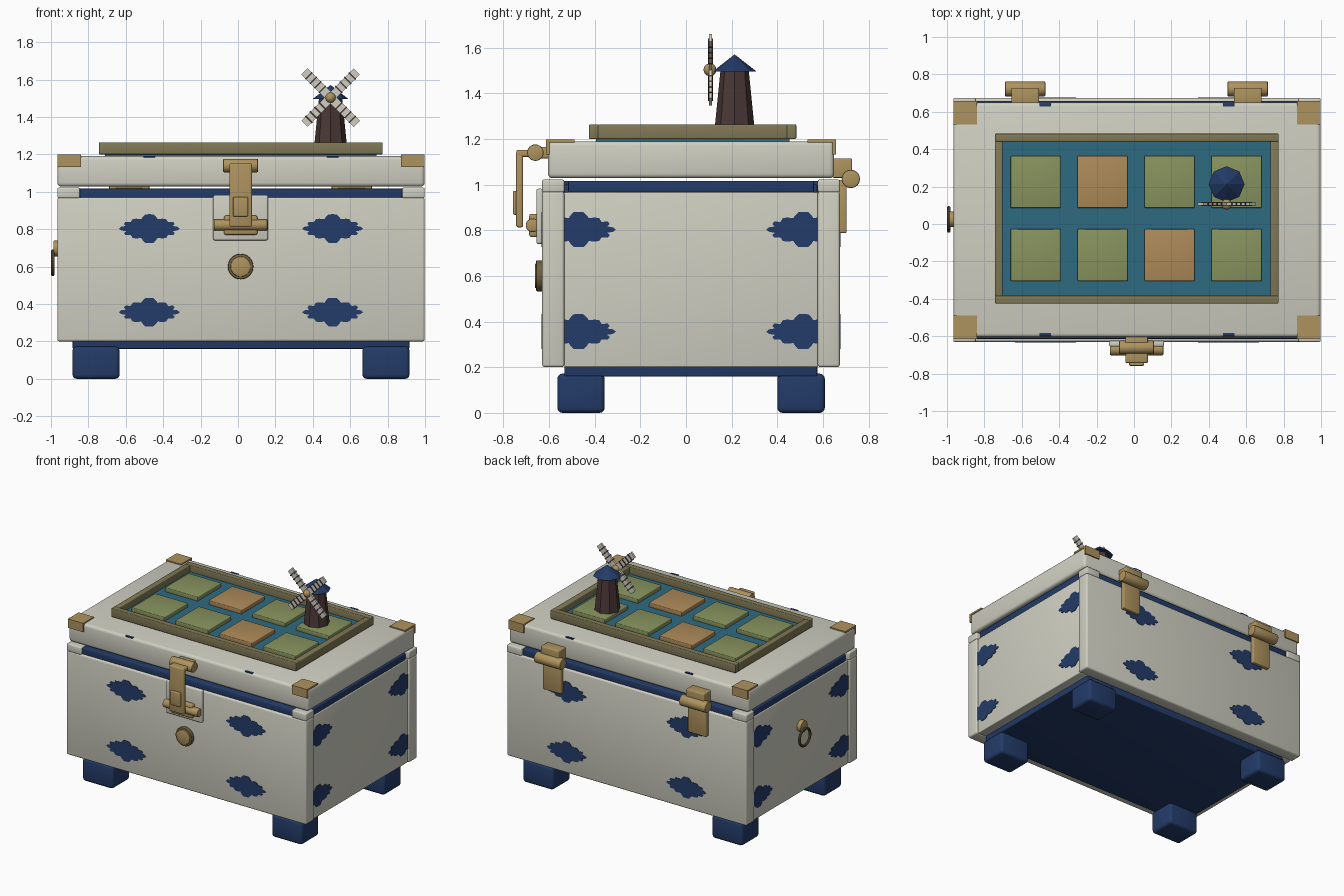
import bpy, bmesh, math
from mathutils import Matrix, Vector

if "Cube" in bpy.data.objects:
    bpy.data.objects.remove(bpy.data.objects["Cube"])

CX, CY = 0.016, 0.022  # chest centre


def material(name, r, g, b):
    m = bpy.data.materials.new(name)
    m.diffuse_color = (r, g, b, 1)
    m.use_nodes = True
    m.node_tree.nodes["Principled BSDF"].inputs["Base Color"].default_value = m.diffuse_color
    return m


CREAM = material("cream", 0.63, 0.625, 0.54)
BLUE = material("navy_blue", 0.017, 0.044, 0.14)
TEAL = material("teal", 0.026, 0.145, 0.22)
GOLD = material("brass", 0.42, 0.29, 0.112)
GREEN = material("field_green", 0.245, 0.295, 0.112)
ORANGE = material("field_orange", 0.42, 0.255, 0.10)
OLIVE = material("olive_wood", 0.22, 0.19, 0.092)
BROWN = material("dark_brown", 0.07, 0.04, 0.037)
BRONZE = material("dark_bronze", 0.17, 0.12, 0.045)


def finish(name, bm, mat, bevel=0.0, smooth=True):
    if bevel:
        bmesh.ops.bevel(bm, geom=bm.edges[:], offset=bevel, segments=3,
                        profile=0.5, affect='EDGES')
    bmesh.ops.recalc_face_normals(bm, faces=bm.faces[:])
    me = bpy.data.meshes.new(name)
    bm.to_mesh(me)
    bm.free()
    me.materials.append(mat)
    ob = bpy.data.objects.new(name, me)
    bpy.context.collection.objects.link(ob)
    if smooth:
        bpy.ops.object.select_all(action='DESELECT')
        ob.select_set(True)
        bpy.context.view_layer.objects.active = ob
        bpy.ops.object.shade_smooth_by_angle()
    return ob


def box(name, x, y, z, mat, bevel=0.0):
    """Box from (min, max) pairs."""
    bm = bmesh.new()
    bmesh.ops.create_cube(bm, size=1)
    for v in bm.verts:
        v.co = Vector([(a + b) / 2 + c * (b - a) for (a, b), c in zip((x, y, z), v.co)])
    return finish(name, bm, mat, bevel)


def cyl(name, centre, r1, r2, length, axis, mat, sides=32, smooth=True, bevel=0.0):
    bm = bmesh.new()
    bmesh.ops.create_cone(bm, cap_ends=True, segments=sides, radius1=r1, radius2=r2, depth=length)
    if bevel:
        rim = [e for e in bm.edges if abs(e.verts[0].co.z - e.verts[1].co.z) < 1e-5]
        bmesh.ops.bevel(bm, geom=rim, offset=bevel, segments=2, profile=0.5, affect='EDGES')
    turn = {'x': Matrix.Rotation(math.pi / 2, 4, 'Y'), 'y': Matrix.Rotation(math.pi / 2, 4, 'X'),
            'z': Matrix.Identity(4)}[axis]
    bmesh.ops.transform(bm, matrix=Matrix.Translation(centre) @ turn, verts=bm.verts)
    return finish(name, bm, mat, smooth=smooth)


def span(c, h):
    return (c - h, c + h)


# --- chest body ---
X0, X1 = CX - 0.982, CX + 0.982
box("inner_chest", span(CX, 0.90), (-0.533, 0.575), (0.16, 1.0), BLUE, 0.006)
box("front_panel", (X0, X1), (-0.63, -0.533), (0.2, 0.97), CREAM, 0.012)
box("back_panel", (X0, X1), (0.577, 0.674), (0.2, 0.97), CREAM, 0.012)
for s, side in ((-1, "left"), (1, "right")):
    box(side + "_panel", sorted((CX + s * 0.89, CX + s * 0.97)), (-0.535, 0.578), (0.2, 0.967), CREAM, 0.006)
    for t, end in ((-1, "front"), (1, "back")):
        box(f"{end}_{side}_post_cap", sorted((CX + s * 0.862, CX + s * 0.982)),
            sorted((CY + t * 0.555, CY + t * 0.652)), (0.966, 1.022), CREAM, 0.008)
        box(f"{end}_{side}_foot", span(CX + s * 0.775, 0.126), span(CY + t * 0.482, 0.104),
            (0, 0.172), BLUE, 0.022)
        # brass corner brackets on the lid
        cx = sorted((CX + s * 0.855, CX + s * 0.98))
        box(f"{end}_{side}_bracket_top", cx, sorted((CY + t * 0.51, CY + t * 0.636)), (1.185, 1.198), GOLD)
        box(f"{end}_{side}_bracket_face", cx, sorted((CY + t * 0.62, CY + t * 0.636)), (1.132, 1.198), GOLD)

# blue rim under the lid
box("rim_long", span(CX, 0.862), span(CY, 0.636), (0.965, 1.016), BLUE, 0.006)
box("rim_wide", span(CX, 0.966), span(CY, 0.538), (0.965, 1.016), BLUE, 0.006)

# --- lid ---
box("lid", (X0, X1), span(CY, 0.627), (1.028, 1.19), CREAM, 0.02)

# --- painted flowers ---
QUAD = [(0, .077), (.022, .076), (.036, .062), (.044, .05), (.07, .053), (.09, .05), (.1, .034),
        (.128, .035), (.136, .024), (.125, .014), (.15, .01), (.163, 0)]
OUTLINE = (QUAD + [(x, -z) for x, z in QUAD[-2::-1]] + [(-x, -z) for x, z in QUAD[1:]]
           + [(-x, z) for x, z in QUAD[-2:0:-1]])


def flower(name, u, z, face, place, limit):
    """Thin outline plate; place maps (u, z, depth) to space, u is clipped to limit."""
    bm = bmesh.new()
    pts = []
    for du, dz in OUTLINE:
        p = (min(max(u + du, limit[0]), limit[1]), z + dz)
        pts.append(p)
    inner = [bm.verts.new(place(a, b, face[0])) for a, b in pts]
    outer = [bm.verts.new(place(a, b, face[1])) for a, b in pts]
    n = len(pts)
    bm.faces.new(outer)
    for i in range(n):
        bm.faces.new((inner[i], inner[(i + 1) % n], outer[(i + 1) % n], outer[i]))
    bmesh.ops.remove_doubles(bm, verts=bm.verts, dist=1e-5)
    bmesh.ops.triangulate(bm, faces=bm.faces[:])
    finish(name, bm, BLUE, smooth=False)


for z in (0.803, 0.356):
    for s in (-1, 1):
        for d, end in ((-1, "front"), (1, "back")):
            f = (CY + d * 0.648, CY + d * 0.655)
            flower(end + "_flower", CX + s * 0.49, z, f, lambda a, b, c: (a, c, b), (-2, 2))
        for d, side in ((-1, "left"), (1, "right")):
            f = (CX + d * 0.967, CX + d * 0.974)
            flower(side + "_flower", CY + s * 0.492, z, f, lambda a, b, c: (c, a, b),
                   (CY - 0.554, CY + 0.554))
for s in (-1, 1):
    for d in (-1, 1):
        box("lid_flower_tip", span(CX + s * 0.49, 0.03), sorted((CY + d * 0.605, CY + d * 0.621)),
            (1.184, 1.1915), BLUE)

# --- map tray ---
box("map_board", (-0.712, 0.74), (-0.395, 0.453), (1.185, 1.214), TEAL)
for y in ((-0.425, -0.383), (0.441, 0.483)):
    box("long_frame_rail", (-0.743, 0.773), y, (1.2, 1.264), OLIVE, 0.005)
for x in ((-0.743, -0.703), (0.73, 0.773)):
    box("short_frame_rail", x, (-0.386, 0.444), (1.2, 1.263), OLIVE, 0.005)
for i in range(4):
    for j, y in enumerate((-0.166, 0.225)):
        mat = ORANGE if (i, j) in ((1, 1), (2, 0)) else GREEN
        box("field_tile", span(-0.526 + i * 0.358, 0.134), span(y, 0.139), (1.21, 1.245), mat, 0.005)

# --- windmill ---
WX, WY, WZ = 0.495, 0.213, 1.503
cyl("mill_tower", (WX, WY, 1.37), 0.088, 0.062, 0.26, 'z', BROWN, 8, False)
cyl("mill_roof", (WX, WY, 1.533), 0.096, 0.0, 0.075, 'z', BLUE, 8, False)


def sail_part(name, along, across, thick, mat, angle):
    bm = bmesh.new()
    bmesh.ops.create_cube(bm, size=1)
    rot = Matrix.Rotation(angle, 4, 'Y')
    for v in bm.verts:
        p = Vector((sum(along) / 2 + v.co.x * (along[1] - along[0]), v.co.y * thick, v.co.z * across))
        v.co = rot @ p + Vector((WX, 0.107, WZ))
    finish(name, bm, mat)


for k in range(4):
    a = math.pi / 4 + k * math.pi / 2
    sail_part("mill_sail", (0.01, 0.198), 0.046, 0.014, CREAM, a)
    for r in (0.062, 0.096, 0.13, 0.164):
        sail_part("sail_slat", (r - 0.004, r + 0.004), 0.052, 0.022, BROWN, a)
bm = bmesh.new()
bmesh.ops.create_uvsphere(bm, u_segments=20, v_segments=12, radius=0.028,
                          matrix=Matrix.Translation((WX, 0.105, WZ)))
finish("mill_hub", bm, GOLD)

# --- front latch ---
LX = 0.014
box("latch_backplate", span(LX, 0.147), (-0.656, -0.625), (0.74, 0.982), CREAM, 0.01)
box("latch_catch", span(LX, 0.09), (-0.687, -0.65), (0.77, 0.872), GOLD, 0.01)
cyl("catch_pin", (LX, -0.672, 0.822), 0.03, 0.03, 0.285, 'x', GOLD, 24, bevel=0.005)
cyl("latch_barrel", (LX, -0.66, 1.14), 0.036, 0.036, 0.186, 'x', GOLD, 24, bevel=0.005)
box("latch_mount", span(LX, 0.06), (-0.665, -0.60), (1.115, 1.165), GOLD, 0.005)
box("latch_bridge", span(LX, 0.06), (-0.743, -0.65), (1.122, 1.152), GOLD, 0.008)
box("latch_strap", span(LX, 0.06), (-0.744, -0.714), (0.813, 1.148), GOLD, 0.008)
box("strap_grip", span(LX, 0.04), (-0.758, -0.738), (0.868, 0.972), GOLD, 0.006)

# round lock under the latch
cyl("lock_ring", (LX, -0.642, 0.6), 0.068, 0.068, 0.03, 'y', BRONZE, 40, bevel=0.006)
cyl("lock_disc", (LX, -0.645, 0.6), 0.054, 0.054, 0.034, 'y', GOLD, 40, bevel=0.005)

# --- rear hinges ---
for s in (-1, 1):
    hx = 0.013 + s * 0.595
    cyl("hinge_barrel", (hx, 0.722, 1.025), 0.04, 0.04, 0.216, 'x', GOLD, 28, bevel=0.006)
    box("hinge_upper_plate", span(hx, 0.074), (0.64, 0.728), (1.03, 1.115), GOLD, 0.006)
    box("hinge_lower_plate", span(hx, 0.074), (0.67, 0.704), (0.788, 1.02), GOLD, 0.006)

# --- ring handle on the left side ---
cyl("handle_boss", (-0.97, 0.025, 0.697), 0.042, 0.042, 0.034, 'x', GOLD, 28, bevel=0.005)
bm = bmesh.new()
N, M = 40, 10
rings = []
for i in range(N):
    u = 2 * math.pi * i / N
    rings.append([bm.verts.new((-0.9905 + 0.0095 * math.sin(w),
                                0.025 + (0.062 + 0.0095 * math.cos(w)) * math.cos(u),
                                0.62 + (0.062 + 0.0095 * math.cos(w)) * math.sin(u)))
                  for w in (2 * math.pi * j / M for j in range(M))])
for i in range(N):
    a, b = rings[i], rings[(i + 1) % N]
    for j in range(M):
        bm.faces.new((a[j], b[j], b[(j + 1) % M], a[(j + 1) % M]))
finish("handle_ring", bm, BRONZE)
